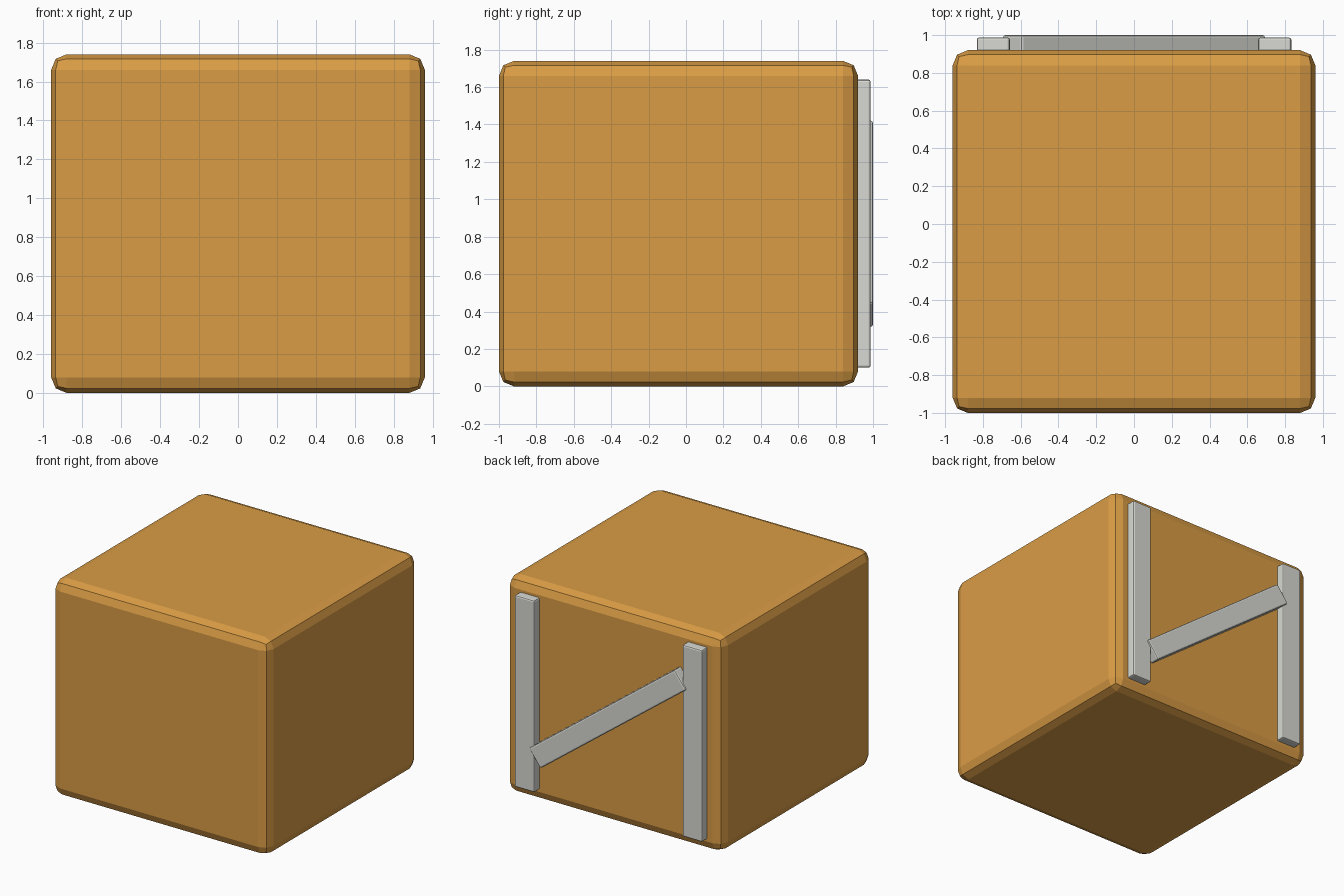
import bpy
from math import radians

cube = bpy.data.objects.get("Cube")
if cube:
    bpy.data.objects.remove(cube, do_unlink=True)


def make_material(name, color):
    mat = bpy.data.materials.new(name)
    mat.use_nodes = True
    mat.diffuse_color = (*color, 1)
    mat.node_tree.nodes["Principled BSDF"].inputs["Base Color"].default_value = (*color, 1)
    return mat


def rounded_box(name, center, size, bevel, mat, tilt=0):
    """Box with a two-step bevel, tilted about the y axis."""
    bpy.ops.mesh.primitive_cube_add(size=1)
    obj = bpy.context.object
    obj.name = name
    obj.scale = size
    bpy.ops.object.transform_apply(location=False, rotation=False, scale=True)
    obj.location = center
    obj.rotation_euler.y = tilt
    mod = obj.modifiers.new("Bevel", 'BEVEL')
    mod.width = bevel
    mod.segments = 2
    obj.data.materials.append(mat)
    return obj


orange = make_material("warm orange", (0.70, 0.335, 0.06))
grey = make_material("light grey", (0.69, 0.70, 0.655))

# Main block
rounded_box("block", (0, -0.04, 0.87), (1.92, 1.92, 1.74), 0.08, orange)

# Upright bars on the back, one per side
for side, x in (("left", 0.745), ("right", -0.745)):
    rounded_box(side + "_upright_bar", (x, 0.945, 0.87), (0.175, 0.085, 1.54), 0.012, grey)

# Diagonal bar, rising towards the right upright
rounded_box("diagonal_bar", (0, 0.955, 0.87), (1.62, 0.09, 0.17), 0.012, grey, radians(37))
